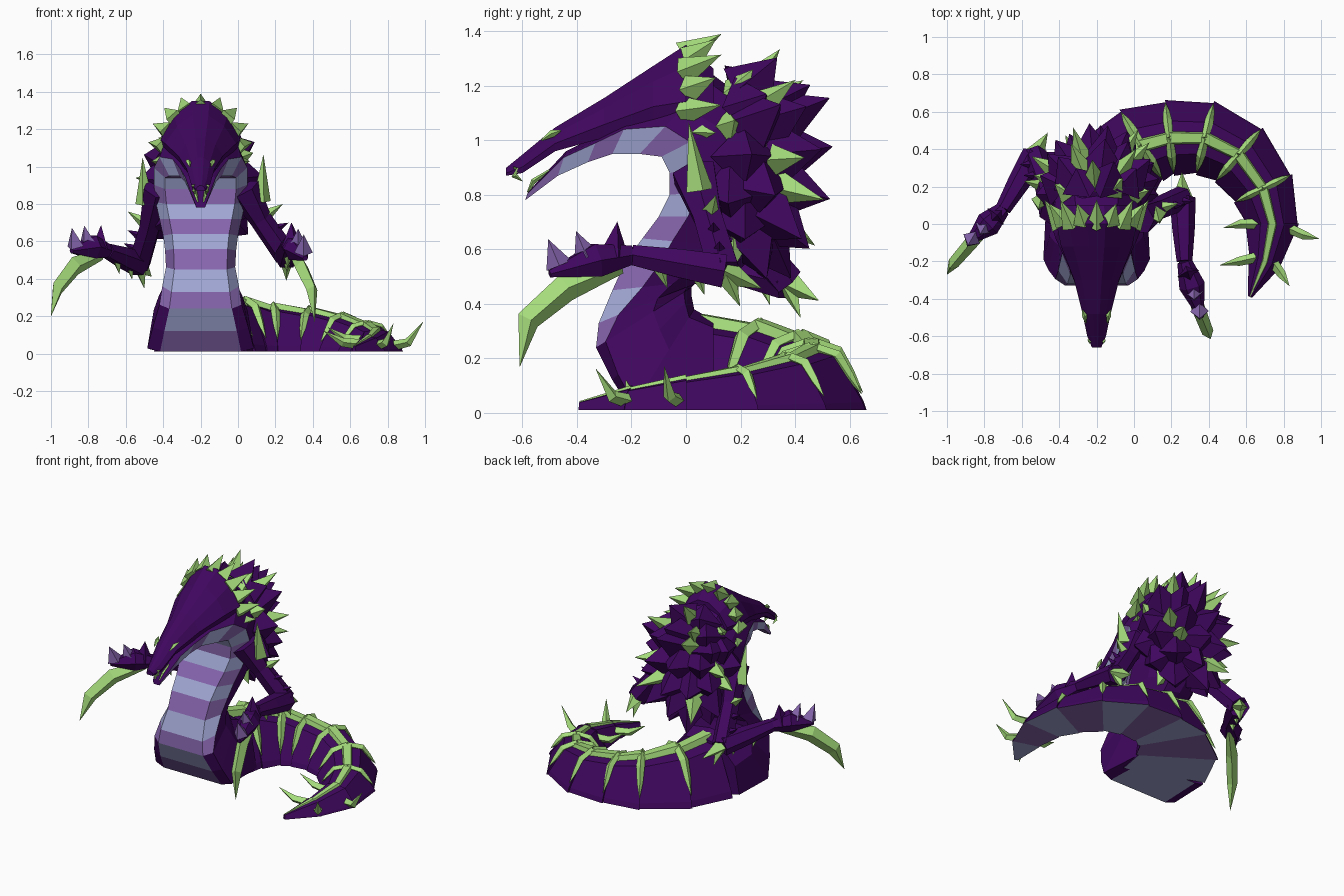
import bpy, bmesh, math, random
from mathutils import Vector as V

random.seed(4)
cube = bpy.data.objects.get("Cube")
if cube:
    bpy.data.objects.remove(cube)


def material(name, *rgb):
    m = bpy.data.materials.new(name)
    m.use_nodes = True
    m.diffuse_color = (*rgb, 1)
    m.node_tree.nodes["Principled BSDF"].inputs["Base Color"].default_value = (*rgb, 1)
    return m


purple = material("dark purple hide", .05, .002, .112)
green = material("pale green horn", .38, .72, .2)
pale = material("pale lavender belly", .35, .38, .65)
stripe = material("violet belly stripe", .24, .13, .42)


def finish(name, bm, mats):
    bmesh.ops.recalc_face_normals(bm, faces=bm.faces[:])
    mesh = bpy.data.meshes.new(name)
    bm.to_mesh(mesh)
    bm.free()
    for m in mats:
        mesh.materials.append(m)
    obj = bpy.data.objects.new(name, mesh)
    bpy.context.collection.objects.link(obj)
    return obj


def loft(name, rings, mats, rule=lambda i, j: 0):
    """Skin a row of closed rings; rule(i, j) picks the material."""
    bm = bmesh.new()
    rows = [[bm.verts.new(p) for p in ring] for ring in rings]
    n = len(rows[0])
    for i in range(len(rows) - 1):
        for j in range(n):
            k = (j + 1) % n
            f = bm.faces.new((rows[i][j], rows[i][k], rows[i + 1][k], rows[i + 1][j]))
            f.material_index = rule(i, j)
    bm.faces.new(rows[0])
    bm.faces.new(rows[-1])
    return finish(name, bm, mats)


def tube(name, points, radii, mat, sides=4, flat=1):
    """Faceted limb or horn along a path."""
    pts = [V(p) for p in points]
    rings = []
    for i, p in enumerate(pts):
        way = pts[min(i + 1, len(pts) - 1)] - pts[max(i - 1, 0)]
        q = way.to_track_quat('Z', 'Y')
        turn = [math.tau * k / sides for k in range(sides)]
        rings.append([p + q @ V((flat * radii[i] * math.cos(a), radii[i] * math.sin(a), 0)) for a in turn])
    return loft(name, rings, [mat])


def spikes(name, items, mat):
    """Four-sided thorns, each given as base, tip and radius."""
    bm = bmesh.new()
    for base, tip, r in items:
        base, tip = V(base), V(tip)
        side = (tip - base).to_track_quat('Z', 'Y')
        ring = [bm.verts.new(base + side @ V(c)) for c in ((r, 0, 0), (0, r, 0), (-r, 0, 0), (0, -r, 0))]
        top = bm.verts.new(tip)
        bm.faces.new(ring)
        for k in range(4):
            bm.faces.new((ring[k], ring[(k + 1) % 4], top))
    return finish(name, bm, [mat])


# Torso, neck and lower jaw: belly y z, back y z, half width, belly depth
CX = -.2
torso = [(.1, .01, .1, .34, .27, .04), (-.2, .01, .03, .38, .285, .05), (-.27, .12, .02, .43, .255, .07),
         (-.33, .24, .02, .46, .22, .1), (-.32, .33, .04, .48, .205, .2), (-.27, .45, .1, .49, .185, .3),
         (-.22, .56, .2, .53, .19, .3), (-.16, .64, .28, .6, .2, .25), (-.1, .72, .33, .72, .22, .25),
         (-.06, .8, .36, .84, .24, .25), (-.06, .88, .34, .96, .25, .28), (-.09, .94, .26, 1.12, .25, .3),
         (-.17, .95, .1, 1.24, .22, .35), (-.27, .95, -.2, 1.1, .15, .6), (-.36, .92, -.32, 1.02, .11, .7),
         (-.47, .87, -.44, .96, .08, .75), (-.59, .78, -.58, .81, .03, .75)]
rings = []
for by, bz, ky, kz, w, b in torso:
    half = [(1, b), (.88, max(.6, b + .1)), (.5, .92)]
    outline = [(-.76, 0), (.76, 0)] + half + [(0, 1)] + [(-u, t) for u, t in reversed(half)]
    rings.append([(CX + u * w, by + t * (ky - by), bz + t * (kz - bz)) for u, t in outline])
loft("torso_and_jaw", rings, [purple, pale, stripe],
     lambda i, j: 1 + i % 2 if j == 0 or (j in (1, 8) and i > 2) else 0)

# Head shield: y, top z, bottom z, half width
head = [(-.66, .9, .87, .025), (-.6, .95, .88, .05), (-.48, 1.05, .96, .075), (-.3, 1.16, 1.01, .12),
        (-.12, 1.28, 1.05, .19), (0, 1.36, 1.04, .215), (.1, 1.27, 1.07, .18)]
rings = []
for y, top, low, w in head:
    h = top - low
    half = [(.22, .97), (.66, .72), (1, .32), (.85, 0)]
    outline = half + [(-u, t) for u, t in reversed(half)]
    rings.append([(CX + u * w, y, low + t * h) for u, t in outline])
loft("head", rings, [purple])
for s, side in ((1, "left"), (-1, "right")):
    tube(side + "_eye", [(CX + s * .058, -.53, 1), (CX + s * .064, -.49, 1.025), (CX + s * .075, -.46, 1.035)],
         [.003, .014, .003], green)
    tube(side + "_fang", [(CX + s * .035, -.62, .9), (CX + s * .035, -.63, .87), (CX + s * .03, -.6, .85)],
         [.014, .012, .001], green)
    tube(side + "_jaw_tooth", [(CX + s * .03, -.5, .89), (CX + s * .025, -.56, .85), (CX + s * .015, -.58, .81)],
         [.005, .01, .004], green)

# Crest of horns round the back of the head
crest = []
for k in range(11):
    a = math.radians(-20 + 22 * k)
    c, s = math.cos(a), math.sin(a)
    base = V((CX + .19 * c, .01 - .02 * (k % 2), 1.1 + .21 * s))
    crest.append((base, base + V((.09 * c, .1 + .04 * (k % 2), .06 * s + .02)), .055))
spikes("crest_horns", crest, green)

# Shaggy mane: a hump covered by rows of broad thorns
centre, size = V((CX, .18, .9)), V((.24, .19, .32))
bm = bmesh.new()
bmesh.ops.create_icosphere(bm, subdivisions=2, radius=1)
for v in bm.verts:
    v.co = centre + v.co * size
finish("mane_hump", bm, [purple])
hide, horn = [], []
for row, (elev, count) in enumerate(((-58, 4), (-36, 6), (-14, 7), (8, 7), (30, 7), (50, 6), (70, 4))):
    for k in range(count):
        az = math.radians(-12 + 204 * (k + .25 + .5 * (row % 2)) / count + random.uniform(-6, 6))
        e = math.radians(elev + random.uniform(-5, 5))
        d = V((math.cos(az) * math.cos(e), math.sin(az) * math.cos(e), math.sin(e)))
        base = centre + d * size * .92
        reach = random.uniform(.16, .22) * (.6 + .4 * max(0, math.sin(az)))
        bright = (k + row) % (2 if elev > 40 else 4) == 0
        lean = V((0, .07, -.05)) * max(0, math.sin(e))
        (horn if bright else hide).append((base, base + d * reach * (1.1 if bright else 1) + lean,
                                           .068 if bright else .125))
spikes("mane_hide_thorns", hide, purple)
spikes("mane_horns", horn, green)

# Coiled tail: x, y, height, half width, one overlapping plate per step
tail = [(-.2, .05, .35, .26), (-.12, .27, .33, .25), (.04, .42, .29, .22), (.19, .46, .26, .2), (.38, .46, .24, .2),
        (.56, .37, .205, .19), (.69, .19, .16, .17), (.74, 0, .13, .14), (.7, -.2, .09, .09), (.62, -.39, .035, .012)]
spots = [V((x, y, 0)) for x, y, h, w in tail]
sides = []
for i in range(len(tail)):
    way = (spots[min(i + 1, len(tail) - 1)] - spots[max(i - 1, 0)]).normalized()
    sides.append(V((way.y, -way.x, 0)))


def tail_point(i, u, t, grow=1):
    return spots[i] + sides[i] * (u * tail[i][3] * grow) + V((0, 0, .01 + t * tail[i][2] * grow))


half = [(1, 0), (.95, .12), (.45, .82), (.17, .87), (.13, .99)]
outline = half + [(-u, t) for u, t in reversed(half)]
for i in range(len(tail) - 1):
    rings = [[tail_point(i + e, u, t, 1.02 - .06 * e) for u, t in outline] for e in (0, 1)]
    loft("tail_plate_%d" % (i + 1), rings, [purple, green, pale, stripe],
         lambda _, j, i=i: 1 if j in (3, 4, 5) else (2 + i % 2 if j == 9 else 0))
    # Horn ribs clasp each joint
    if 0 < i < 7:
        for s in (-1, 1):
            fat = tail[i][3] / .2
            tube("tail_rib", [tail_point(i, s * u, t) for u, t in ((0, .96), (.48, .82), (.72, .52), (.95, .25))],
                 [.02 * fat, .024 * fat, .017 * fat, .001], green)

# Curved barbs near the tail tip
for base, bend, tip in (((.82, -.02, .04), (.91, -.06, .06), (.99, -.08, .17)),
                        ((.74, -.2, .04), (.79, -.27, .06), (.83, -.33, .16)),
                        ((.66, 0, .07), (.57, 0, .08), (.48, -.02, .14)),
                        ((.65, -.18, .05), (.56, -.2, .06), (.46, -.22, .12))):
    tube("tail_barb", [base, bend, tip], [.028, .024, .001], green)


def arm(side, joints, blade, out):
    """Upper arm, forearm, hand, sickle claw and thorns."""
    shoulder, upper, elbow, wrist, hand, end = [V(p) for p in joints]
    tube(side + "_upper_arm", [shoulder, upper, elbow], [.09, .06, .065], purple, 6)
    tube(side + "_forearm", [elbow, elbow.lerp(wrist, .5), wrist], [.07, .06, .042], purple, 6)
    tube(side + "_hand", [wrist, hand, end], [.04, .07, .015], purple, 6)
    tube(side + "_claw", blade, [.03, .052, .045, .001], green, 4, .7)
    up = V((0, 0, 1))
    back = (elbow - wrist).normalized()
    spikes(side + "_wrist_thorn", [(wrist.lerp(hand, .5), wrist.lerp(hand, .4) + up * .13, .06)], purple)
    spikes(side + "_hand_thorns", [(p + up * .02, p + up * .11 + back * f, .05)
                                   for p, f in ((hand.lerp(end, .2), -.04), (hand.lerp(end, .8), -.04))], stripe)
    under = [elbow.lerp(wrist, f) for f in (.3, .7)]
    spikes(side + "_arm_horns",
           [(elbow, elbow + back * .14 - up * .04, .055), (elbow, elbow + back * .06 - up * .12, .045)]
           + [(p - up * .02, p - up * .1 + back * .03, .03) for p in under], green)
    mid = shoulder.lerp(upper, .4) + V((out * .06, 0, 0))
    spikes(side + "_shoulder_horn", [(mid, mid + V((out * .01, -.04, .25)), .05),
                                     (upper, upper + V((out * .12, .03, .08)), .045)], green)
    spikes(side + "_arm_thorns", [(upper.lerp(elbow, f), upper.lerp(elbow, f) + V((out * .1, 0, .05)), .04)
                                  for f in (.35, .7)], purple)


arm("left", [(.03, .03, .88), (.12, .08, .72), (.26, .14, .52), (.27, -.2, .58), (.31, -.33, .56), (.36, -.5, .51)],
    [(.29, -.24, .54), (.34, -.44, .46), (.395, -.58, .34), (.41, -.61, .17)], 1)
arm("right", [(-.42, .07, .88), (-.47, .2, .68), (-.53, .37, .48), (-.7, .08, .55), (-.78, 0, .57), (-.89, -.1, .55)],
    [(-.73, .04, .53), (-.87, -.1, .47), (-.965, -.21, .35), (-1, -.27, .2)], -1)
